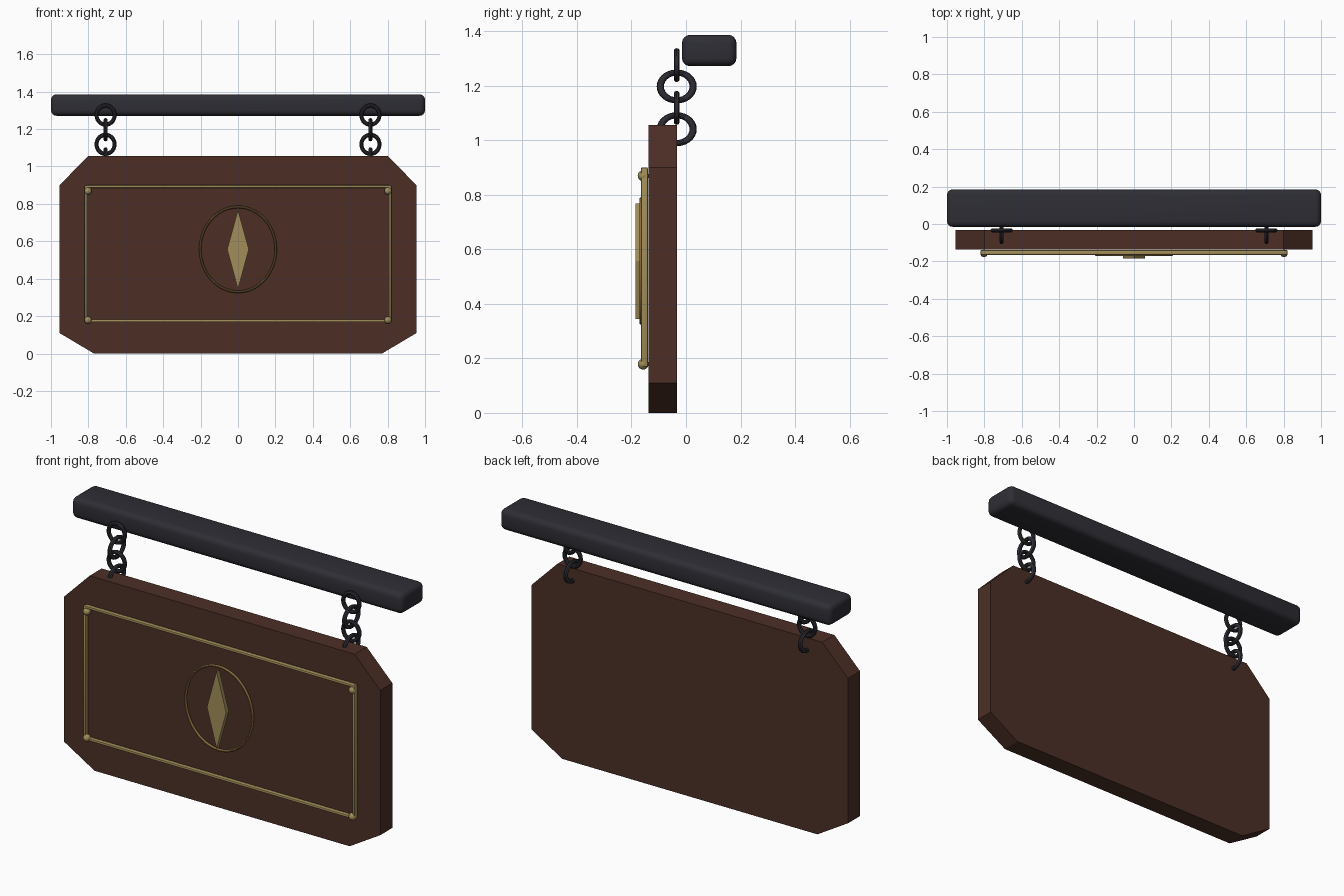
import bpy, bmesh, math

if "Cube" in bpy.data.objects:
    bpy.data.objects.remove(bpy.data.objects["Cube"])


def material(name, rgb):
    m = bpy.data.materials.new(name)
    m.diffuse_color = (*rgb, 1)
    m.use_nodes = True
    m.node_tree.nodes["Principled BSDF"].inputs["Base Color"].default_value = m.diffuse_color
    return m


WOOD = material("dark_brown_wood", (0.072, 0.028, 0.019))
IRON = material("black_iron", (0.027, 0.027, 0.036))
GOLD = material("aged_gold", (0.36, 0.27, 0.10))
BRONZE = material("bronze", (0.25, 0.145, 0.048))


def finish(ob, name, mat, smooth=True):
    ob.name = name
    ob.data.materials.append(mat)
    if smooth:
        bpy.ops.object.select_all(action='DESELECT')
        ob.select_set(True)
        bpy.context.view_layer.objects.active = ob
        bpy.ops.object.shade_smooth_by_angle(angle=math.radians(35))
    return ob


def box(name, lo, hi, mat, bevel, segments):
    bm = bmesh.new()
    bmesh.ops.create_cube(bm, size=1)
    for v in bm.verts:
        v.co = [(a + b) / 2 + c * (b - a) for a, b, c in zip(lo, hi, v.co)]
    bmesh.ops.bevel(bm, geom=bm.edges[:], offset=bevel, segments=segments,
                    profile=0.5, affect='EDGES')
    me = bpy.data.meshes.new(name)
    bm.to_mesh(me)
    bm.free()
    ob = bpy.data.objects.new(name, me)
    bpy.context.collection.objects.link(ob)
    return finish(ob, name, mat)


def prism(name, outline, y0, y1, mat):
    # xz outline extruded along y
    bm = bmesh.new()
    face = bm.faces.new([bm.verts.new((x, y0, z)) for x, z in outline])
    ext = bmesh.ops.extrude_face_region(bm, geom=[face])
    for v in ext["geom"]:
        if isinstance(v, bmesh.types.BMVert):
            v.co.y = y1
    bmesh.ops.recalc_face_normals(bm, faces=bm.faces[:])
    me = bpy.data.meshes.new(name)
    bm.to_mesh(me)
    bm.free()
    ob = bpy.data.objects.new(name, me)
    bpy.context.collection.objects.link(ob)
    return finish(ob, name, mat, smooth=False)


def ring(name, loc, rot, scale, major, minor, mat, segs):
    bpy.ops.mesh.primitive_torus_add(location=loc, rotation=rot, major_radius=major,
                                     minor_radius=minor, major_segments=segs,
                                     minor_segments=10)
    ob = bpy.context.object
    ob.scale = scale
    return finish(ob, name, mat)


# support beam
box("support_beam", (-1, -0.015, 1.271), (1, 0.185, 1.386), IRON, 0.03, 4)

# sign board with clipped corners
half = [(0.77, 0), (0.955, 0.11), (0.955, 0.90), (0.80, 1.056)]
prism("sign_board", half + [(-x, z) for x, z in reversed(half)], -0.137, -0.033, WOOD)

# chains: four links each, alternating direction
for side, sx in (("left", -1), ("right", 1)):
    for i in range(4):
        loc = (sx * 0.708, -0.034, 1.275 - 0.0783 * i)
        if i % 2 == 0:
            rot, scale = (math.pi / 2, 0, 0), (0.95, 1, 1)
        else:
            rot, scale = (0, math.pi / 2, 0), (1, 1.18, 1)
        ring(f"{side}_chain_link_{i + 1}", loc, rot, scale, 0.051, 0.0112, IRON, 28)

# gold border rods and corner studs
for side, s in (("left", -1), ("right", 1)):
    x = s * 0.813
    box(f"{side}_border_rod", (x - 0.007, -0.165, 0.168), (x + 0.007, -0.14, 0.899),
        GOLD, 0.004, 2)
    for level, z in (("lower", 0.179), ("upper", 0.869)):
        bpy.ops.mesh.primitive_uv_sphere_add(segments=16, ring_count=10, radius=0.02,
                                             location=(s * 0.802, -0.157, z))
        finish(bpy.context.object, f"{side}_{level}_stud", GOLD)
for level, z in (("lower", 0.175), ("upper", 0.893)):
    box(f"{level}_border_rod", (-0.81, -0.165, z - 0.007), (0.81, -0.14, z + 0.007),
        GOLD, 0.004, 2)

# central emblem: oval ring and diamond
ring("oval_ring", (0, -0.163, 0.557), (math.pi / 2, 0, 0), (0.89, 1, 1.2),
     0.227, 0.007, BRONZE, 64)
prism("diamond", [(-0.058, 0.557), (0, 0.345), (0.058, 0.557), (0, 0.767)],
      -0.185, -0.162, GOLD)
